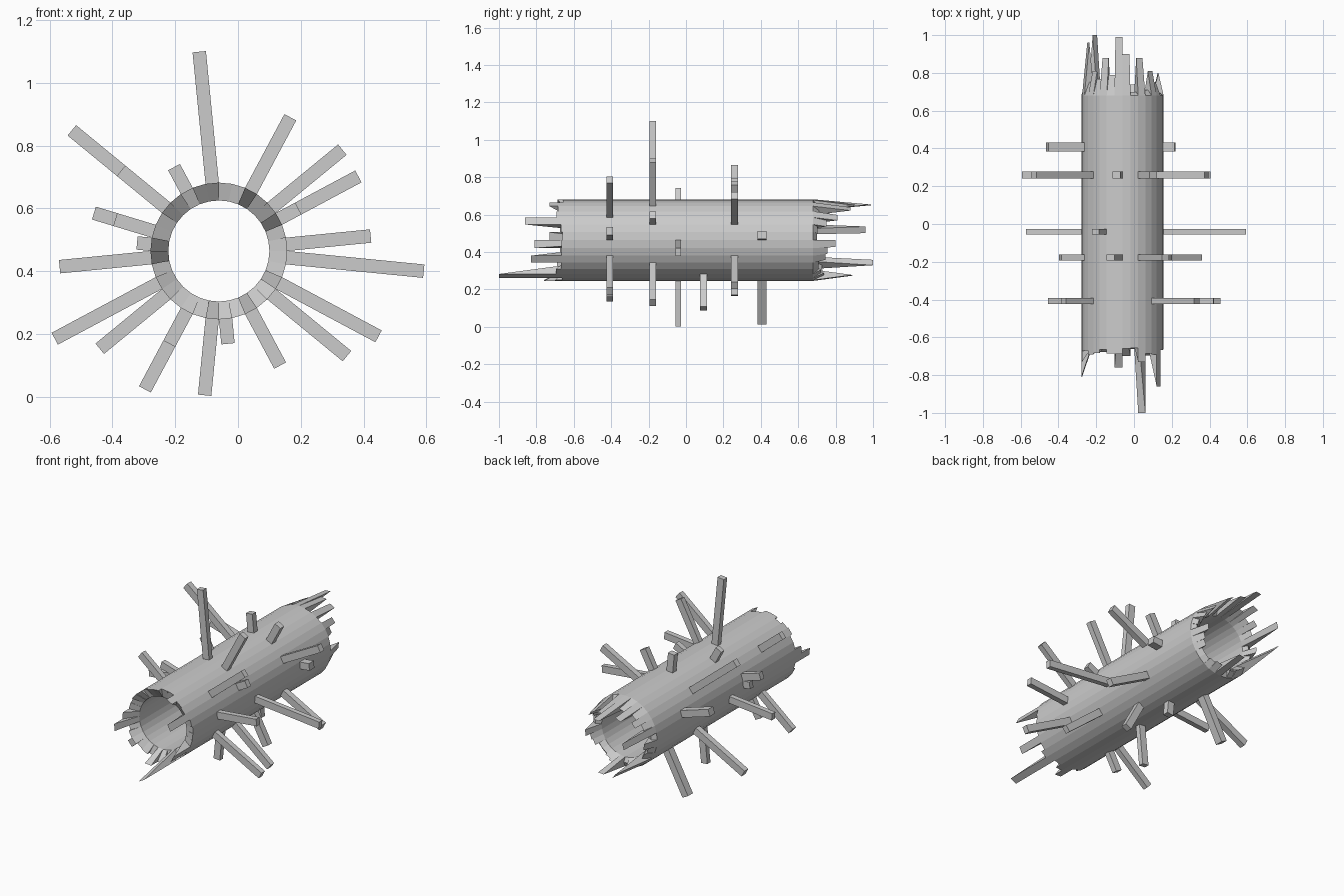
import bpy, bmesh, random
from math import sin, cos, tau
from mathutils import Vector

if "Cube" in bpy.data.objects:
    bpy.data.objects.remove(bpy.data.objects["Cube"])

random.seed(4)
N = 32                                # sides of the tube
CX, CZ = -0.061, 0.464                # tube axis
R_OUT, R_IN, R_TIP = 0.218, 0.161, 0.19
Y_FRONT, Y_BACK = -0.645, 0.68

# Rows of faces that carry spikes: (centre y, width)
ROWS = [(-0.408, 0.033), (-0.178, 0.033), (-0.041, 0.031),
        (0.094, 0.038), (0.26, 0.037), (0.407, 0.048)]

# Radial spikes per row: side number -> tip radius
SPIKES = [
    {0: .486, 3: .509, 12: .403, 19: .491, 21: .335, 29: .577},
    {2: .287, 5: .483, 8: .638, 14: .345, 15: .262, 28: .528},
    {10: .303, 16: .51, 23: .462, 31: .656},
    {26: .414},
    {2: .504, 5: .345, 8: .33, 12: .606, 18: .593, 24: .297, 29: .517},
    {0: .28, 14: .416, 21: .50},
]

# End spikes: side number -> y of the tip, the rest are short
FRONT = {26: -1.0, 2: -.86, 5: -.73, 16: -.81, 29: -.83, 23: -.76,
         12: -.69, 13: -.67, 15: -.73, 24: -.70}
BACK = {7: .90, 8: .99, 5: .88, 14: .96, 19: 1.0, 24: .89, 31: .80,
        3: .81, 10: .88, 2: .75, 12: .81, 9: .79, 29: .745}


def point(k, r, y):
    a = tau * k / N
    return Vector((CX + r * cos(a), y, CZ + r * sin(a)))


bm = bmesh.new()

# Hollow tube, sliced at the edges of every row
ys = [Y_FRONT] + [y + s * w / 2 for y, w in ROWS for s in (-1, 1)] + [Y_BACK]
outer = [[bm.verts.new(point(k, R_OUT, y)) for k in range(N)] for y in ys]
inner = [[bm.verts.new(point(k, R_IN, y)) for k in range(N)] for y in (Y_FRONT, Y_BACK)]


def band(a, b):
    return [bm.faces.new((a[k], a[(k + 1) % N], b[(k + 1) % N], b[k])) for k in range(N)]


walls = [band(a, b) for a, b in zip(outer, outer[1:])]
band(inner[1], inner[0])
front_rim = band(inner[0], outer[0])
back_rim = band(outer[-1], inner[1])
bmesh.ops.recalc_face_normals(bm, faces=bm.faces[:])


def extrude(face):
    return bmesh.ops.extrude_discrete_faces(bm, faces=[face])["faces"][0]


# Radial spikes, pulled straight out of single wall faces
for i, row in enumerate(SPIKES):
    for k, r in row.items():
        tip = extrude(walls[2 * i + 1][k])
        mid = point(k + 0.5, r - R_OUT * cos(tau / N / 2), 0) - point(0, 0, 0)
        for v in tip.verts:
            v.co += mid

# Jagged ends: front wedges keep the outer edge, back ones meet mid-wall
r_split = (R_OUT + R_IN) / 2
for k in range(N):
    tip = extrude(front_rim[k])
    y = FRONT.get(k, Y_FRONT - random.uniform(0.005, 0.05))
    for v in tip.verts:
        if Vector((v.co.x - CX, v.co.z - CZ)).length > r_split:
            v.co.y = y
    tip = extrude(back_rim[k])
    y = BACK.get(k, Y_BACK + random.uniform(0.01, 0.1))
    for v in tip.verts:
        d = Vector((v.co.x - CX, 0, v.co.z - CZ)).normalized() * R_TIP
        v.co = Vector((CX, y, CZ)) + d

bmesh.ops.remove_doubles(bm, verts=bm.verts[:], dist=1e-4)
mesh = bpy.data.meshes.new("spiked_tube")
bm.to_mesh(mesh)
bm.free()
bpy.context.collection.objects.link(bpy.data.objects.new("spiked_tube", mesh))
